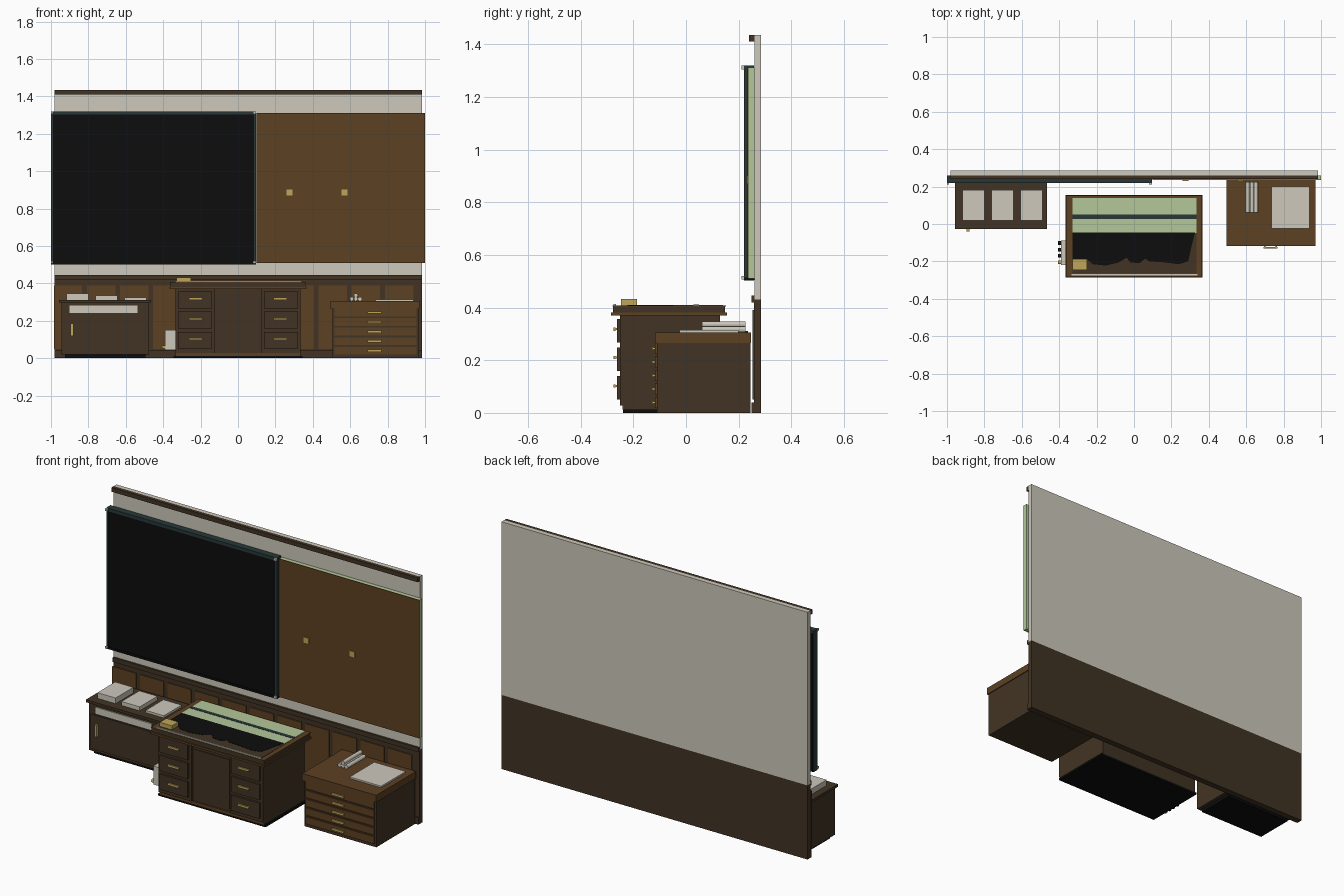
import bpy, bmesh, math
from mathutils import Matrix, Vector


def material(name, rgb):
    m = bpy.data.materials.new(name)
    m.diffuse_color = (*rgb, 1)
    return m


CREAM = material("cream", (0.61, 0.58, 0.50))
DARK = material("dark wood", (0.053, 0.034, 0.017))
WOOD = material("warm wood", (0.107, 0.052, 0.016))
BLACK = material("black", (0.004, 0.004, 0.004))
TEAL = material("dark teal", (0.021, 0.039, 0.039))
GREEN = material("pale green", (0.45, 0.57, 0.32))
BRASS = material("brass", (0.52, 0.38, 0.10))


def finish(name, bm, mat):
    bmesh.ops.recalc_face_normals(bm, faces=bm.faces)
    me = bpy.data.meshes.new(name)
    bm.to_mesh(me)
    bm.free()
    me.materials.append(mat)
    ob = bpy.data.objects.new(name, me)
    bpy.context.collection.objects.link(ob)
    return ob


def box(name, mat, x, y, z):
    """Box given by its (low, high) range on each axis."""
    bm = bmesh.new()
    bmesh.ops.create_cube(bm, size=1)
    for v in bm.verts:
        v.co = Vector([(r[0] + r[1]) / 2 + c * (r[1] - r[0]) for c, r in zip(v.co, (x, y, z))])
    return finish(name, bm, mat)


def rod(name, mat, centre, radius, length, axis):
    """Cylinder along the x or y axis."""
    bm = bmesh.new()
    bmesh.ops.create_cone(bm, cap_ends=True, segments=12, radius1=radius, radius2=radius, depth=length)
    turn = Matrix.Rotation(math.pi / 2, 4, 'Y' if axis == 'x' else 'X')
    bmesh.ops.transform(bm, matrix=Matrix.Translation(centre) @ turn, verts=bm.verts)
    return finish(name, bm, mat)


def pull(x, y, z, width):
    """Brass drawer pull: a bar on two posts, standing out from the plane y."""
    box("drawer_pull_bar", BRASS, (x - width / 2, x + width / 2), (y - 0.013, y - 0.006), (z - 0.006, z + 0.006))
    for s in (-1, 1):
        px = x + s * width * 0.4
        box("drawer_pull_post", BRASS, (px - 0.004, px + 0.004), (y - 0.008, y), (z - 0.004, z + 0.004))


# Wall with panelled lower half
box("upper_wall", CREAM, (-0.98, 0.985), (0.26, 0.285), (0.43, 1.435))
box("lower_wall", DARK, (-0.98, 0.985), (0.258, 0.285), (0, 0.43))
box("crown_moulding", DARK, (-0.98, 0.985), (0.24, 0.26), (1.41, 1.435))
box("chair_rail", DARK, (-0.98, 0.985), (0.248, 0.26), (0.42, 0.445))
box("baseboard", DARK, (-0.98, 0.985), (0.248, 0.26), (0, 0.04))
for i in range(11):
    x = -0.985 + 0.177 * i
    box("wall_panel", WOOD, (x, x + 0.152), (0.253, 0.26), (0.05, 0.39))

# Blackboard with frame and corner pins
box("blackboard", BLACK, (-0.995, 0.09), (0.225, 0.26), (0.505, 1.305))
box("blackboard_top_rail", TEAL, (-1.0, 0.095), (0.22, 0.258), (1.302, 1.32))
box("blackboard_bottom_rail", BLACK, (-1.0, 0.095), (0.22, 0.258), (0.502, 0.515))
for x in (-0.995, 0.09):
    box("blackboard_side_rail", TEAL, (x - 0.005, x + 0.005), (0.22, 0.258), (0.505, 1.31))
    for z in (0.513, 1.312):
        box("corner_pin", CREAM, (x - 0.009 if x > 0 else x - 0.005, x + 0.007), (0.21, 0.22), (z - 0.007, z + 0.007))

# Pin board with two notes
box("pin_board_backing", GREEN, (0.1, 1.0), (0.238, 0.26), (0.51, 1.312))
box("pin_board", WOOD, (0.1, 1.0), (0.234, 0.238), (0.51, 1.312))
for x in (0.275, 0.57):
    box("pinned_note", BRASS, (x - 0.016, x + 0.016), (0.23, 0.234), (0.87, 0.902))

# Left cabinet with paper stacks
box("left_cabinet_body", DARK, (-0.945, -0.475), (-0.018, 0.235), (0.02, 0.297))
box("left_cabinet_base", BLACK, (-0.925, -0.495), (0.0, 0.23), (0, 0.02))
box("left_cabinet_top", DARK, (-0.957, -0.465), (-0.028, 0.235), (0.297, 0.312))
box("left_cabinet_door", DARK, (-0.93, -0.49), (-0.024, -0.018), (0.035, 0.235))
box("label_strip", CREAM, (-0.9, -0.538), (-0.024, -0.018), (0.242, 0.282))
box("door_handle", BRASS, (-0.895, -0.88), (-0.04, -0.024), (0.118, 0.185))
for x, top in ((-0.917, 0.345), (-0.762, 0.335), (-0.607, 0.325)):
    box("paper_stack", CREAM, (x, x + 0.117), (0.02, 0.183), (0.312, top))

# Right flat-file cabinet with sheet and paper rolls
box("flat_file_body", DARK, (0.505, 0.965), (-0.11, 0.245), (0, 0.265))
box("flat_file_top", WOOD, (0.495, 0.97), (-0.118, 0.247), (0.265, 0.306))
for i in range(5):
    z = 0.04 + 0.051 * i
    box("flat_file_drawer", WOOD, (0.515, 0.955), (-0.117, -0.11), (z - 0.021, z + 0.021))
    pull(0.73, -0.117, z, 0.075)
box("flat_sheet", CREAM, (0.735, 0.937), (-0.025, 0.2), (0.306, 0.315))
for x, z in ((0.608, 0.317), (0.63, 0.317), (0.652, 0.317), (0.63, 0.336)):
    rod("paper_roll", CREAM, (x, 0.143, z), 0.011, 0.165, 'y')

# Desk body with recessed centre and two columns of drawers
box("desk_body", DARK, (-0.335, 0.335), (-0.235, 0.13), (0.012, 0.37))
box("desk_base", BLACK, (-0.345, 0.345), (-0.24, 0.13), (0, 0.012))
box("desk_plinth", WOOD, (-0.335, 0.335), (-0.242, -0.235), (0.012, 0.028))
box("centre_panel", DARK, (-0.115, 0.115), (-0.24, -0.235), (0.045, 0.33))
for s in (-1, 1):
    xs = sorted((s * 0.125, s * 0.335))
    box("desk_pedestal", DARK, xs, (-0.25, -0.235), (0.028, 0.37))
    for z in (0.097, 0.205, 0.313):
        box("desk_drawer", DARK, sorted((s * 0.14, s * 0.32)), (-0.262, -0.25), (z - 0.046, z + 0.044))
        pull(s * 0.225, -0.262, z + 0.005, 0.072)

# Desk top
box("desk_top_lip", WOOD, (-0.365, 0.365), (-0.285, 0.155), (0.37, 0.381))
box("desk_top_board", DARK, (-0.36, 0.36), (-0.278, 0.148), (0.381, 0.404))
box("desk_top_border", WOOD, (-0.363, 0.363), (-0.28, 0.152), (0.404, 0.407))
box("desk_writing_area", DARK, (-0.33, 0.335), (-0.265, -0.045), (0.407, 0.4085))
box("green_mat", GREEN, (-0.33, 0.333), (-0.048, 0.14), (0.407, 0.4095))
box("mat_stripe", TEAL, (-0.33, 0.333), (0.028, 0.05), (0.4095, 0.411))
box("pencil_ledge", CREAM, (-0.335, 0.34), (-0.275, -0.266), (0.407, 0.414))
box("brass_box", BRASS, (-0.33, -0.252), (-0.247, -0.187), (0.407, 0.432))

# Black blotter with an uneven front edge
edge = [(-0.33, -0.046), (-0.33, -0.19), (-0.25, -0.19), (-0.22, -0.215), (-0.15, -0.222), (-0.08, -0.205),
        (-0.04, -0.18), (-0.02, -0.205), (0.03, -0.21), (0.06, -0.185), (0.08, -0.2), (0.16, -0.205),
        (0.24, -0.215), (0.29, -0.2), (0.305, -0.13), (0.325, -0.05), (0.325, -0.046)]
bm = bmesh.new()
face = bm.faces.new([bm.verts.new((x, y, 0.4085)) for x, y in edge])
ext = bmesh.ops.extrude_face_region(bm, geom=[face])
bmesh.ops.translate(bm, vec=(0, 0, 0.0015), verts=[v for v in ext["geom"] if isinstance(v, bmesh.types.BMVert)])
finish("blotter", bm, BLACK)

# Control box on the side of the desk
box("control_box", CREAM, (-0.39, -0.335), (-0.22, -0.088), (0.045, 0.152))
for y, mat in ((-0.102, BLACK), (-0.138, BLACK), (-0.17, BLACK), (-0.205, BRASS)):
    rod("control_knob", mat, (-0.398, y, 0.058), 0.01, 0.018, 'x')
